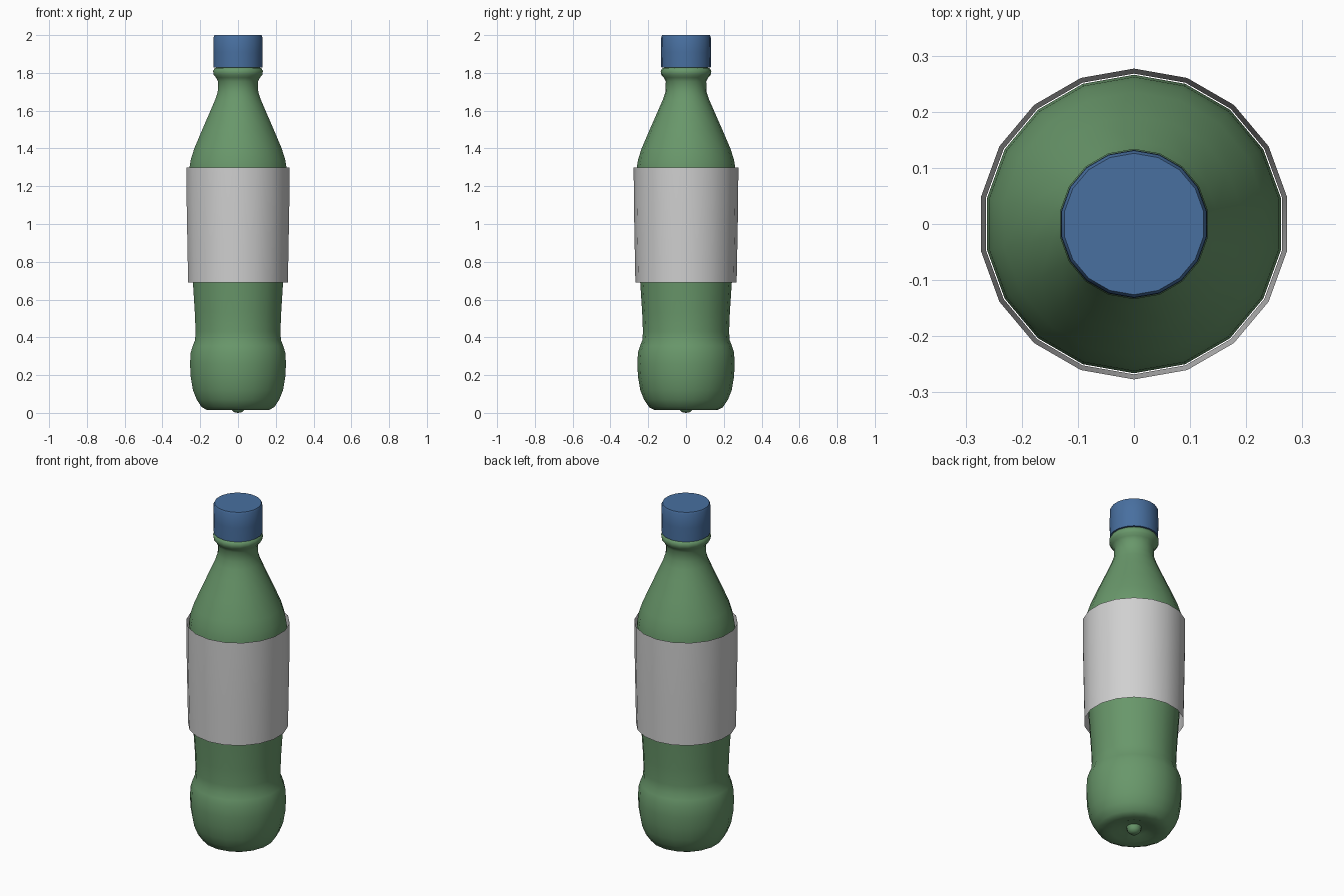
import bpy, bmesh, math

if "Cube" in bpy.data.objects:
    bpy.data.objects.remove(bpy.data.objects["Cube"])

SIDES = 18


def material(name, rgb):
    m = bpy.data.materials.new(name)
    m.diffuse_color = (*rgb, 1.0)
    m.use_nodes = True
    m.node_tree.nodes["Principled BSDF"].inputs["Base Color"].default_value = m.diffuse_color
    return m


def lathe(name, profile, mat, angle=40):
    """Revolve (radius, z) points around z; radius 0 makes a pole."""
    bm = bmesh.new()
    rings = []
    for r, z in profile:
        if r == 0:
            rings.append([bm.verts.new((0, 0, z))])
        else:
            rings.append([bm.verts.new((r * math.sin(2 * math.pi * i / SIDES),
                                        r * math.cos(2 * math.pi * i / SIDES), z))
                          for i in range(SIDES)])
    for a, b in zip(rings, rings[1:]):
        for i in range(SIDES):
            j = (i + 1) % SIDES
            loop = [a[i % len(a)], a[j % len(a)], b[j % len(b)], b[i % len(b)]]
            bm.faces.new(list(dict.fromkeys(loop)))
    # profiles run upwards, so this winding faces inward: flip it
    bmesh.ops.reverse_faces(bm, faces=bm.faces)
    me = bpy.data.meshes.new(name)
    bm.to_mesh(me)
    bm.free()
    me.materials.append(mat)
    ob = bpy.data.objects.new(name, me)
    bpy.context.collection.objects.link(ob)
    bpy.ops.object.select_all(action='DESELECT')
    ob.select_set(True)
    bpy.context.view_layer.objects.active = ob
    # clockwise ring order: make sure normals point outward
    if sum(p.center.xy.dot(p.normal.xy) for p in me.polygons) < 0:
        me.flip_normals()
    bpy.ops.object.shade_smooth_by_angle(angle=math.radians(angle))
    return ob


green = material("bottle green", (0.14, 0.31, 0.145))
white = material("label grey", (0.63, 0.63, 0.63))
blue = material("cap blue", (0.065, 0.16, 0.35))

# Bottle: moulding nub, dimpled base, waist, shoulder, neck and collar
lathe("bottle", [
    (0, 0.0), (0.022, 0.004), (0.035, 0.018), (0.04, 0.04), (0.075, 0.035),
    (0.12, 0.018), (0.165, 0.015), (0.195, 0.03), (0.222, 0.07), (0.242, 0.12),
    (0.254, 0.19), (0.258, 0.26), (0.254, 0.32), (0.243, 0.355), (0.231, 0.385),
    (0.228, 0.43), (0.232, 0.53), (0.241, 0.67), (0.254, 0.85), (0.264, 1.05),
    (0.266, 1.2), (0.262, 1.29), (0.254, 1.34), (0.235, 1.40), (0.192, 1.50),
    (0.148, 1.60), (0.122, 1.66), (0.109, 1.70), (0.107, 1.755), (0.118, 1.775),
    (0.131, 1.79), (0.134, 1.81), (0.125, 1.825), (0.108, 1.83), (0.108, 1.96),
], green, 60)

# Label: slightly loose open sleeve
lathe("label", [(0.268, 0.69), (0.272, 0.90), (0.276, 1.12), (0.277, 1.30)], white)

# Screw cap with softly rounded top edge
lathe("cap", [
    (0.108, 1.828), (0.131, 1.828), (0.132, 1.91), (0.131, 1.99),
    (0.126, 2.0), (0, 2.0),
], blue, 50)
